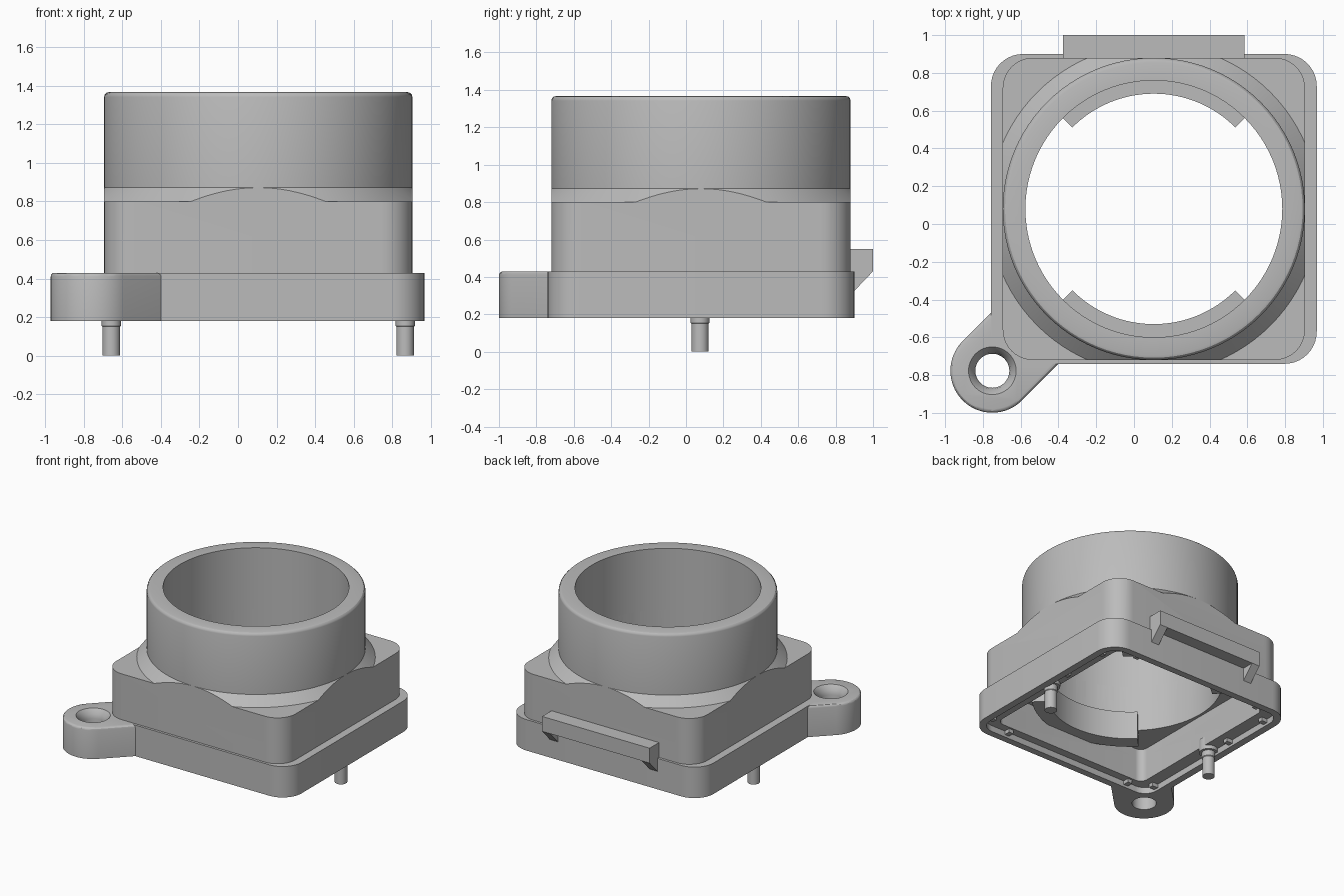
import bpy, bmesh, math
from math import pi, sin, cos, radians

cube = bpy.data.objects.get("Cube")
if cube:
    bpy.data.objects.remove(cube, do_unlink=True)

CX, CY = 0.105, 0.08          # axis of the housing
BOTTOM, DECK, CEILING = 0.18, 0.43, 0.50

grey = bpy.data.materials.new("moulded grey")
grey.use_nodes = True
grey.diffuse_color = (0.5, 0.5, 0.5, 1)
grey.node_tree.nodes["Principled BSDF"].inputs["Base Color"].default_value = (0.5, 0.5, 0.5, 1)


def finish(name, bm):
    bmesh.ops.remove_doubles(bm, verts=bm.verts, dist=1e-5)
    bmesh.ops.recalc_face_normals(bm, faces=bm.faces)
    mesh = bpy.data.meshes.new(name)
    bm.to_mesh(mesh)
    bm.free()
    mesh.materials.append(grey)
    ob = bpy.data.objects.new(name, mesh)
    bpy.context.collection.objects.link(ob)
    return ob


def prism(name, outline, z0, z1, bevel=0):
    """Extrude a plan outline from z0 to z1, optionally rounding the top rim."""
    bm = bmesh.new()
    face = bm.faces.new([bm.verts.new((x, y, z0)) for x, y in outline])
    bmesh.ops.extrude_face_region(bm, geom=[face], use_keep_orig=True)
    bm.verts.ensure_lookup_table()
    for v in bm.verts[len(outline):]:
        v.co.z = z1
    if bevel:
        rim = [e for e in bm.edges if all(abs(v.co.z - z1) < 1e-5 for v in e.verts)]
        bmesh.ops.bevel(bm, geom=rim, offset=bevel, segments=3, profile=0.5, affect='EDGES')
    return finish(name, bm)


def arc(x, y, r, a0, a1, n):
    return [(x + r * cos(radians(a0 + (a1 - a0) * i / n)),
             y + r * sin(radians(a0 + (a1 - a0) * i / n))) for i in range(n + 1)]


def rounded(hx, hy, r):
    """Rounded rectangle around the housing axis."""
    pts = []
    for k, (sx, sy) in enumerate([(1, 1), (-1, 1), (-1, -1), (1, -1)]):
        pts += arc(CX + sx * (hx - r), CY + sy * (hy - r), r, 90 * k, 90 * k + 90, 10)
    return pts


def lathe(name, profile, x=CX, y=CY, a0=0, a1=360, n=96):
    """Turn a closed (radius, z) profile around a vertical axis."""
    bm = bmesh.new()
    rings = []
    for i in range(n + 1):
        a = radians(a0 + (a1 - a0) * i / n)
        rings.append([bm.verts.new((x + r * cos(a), y + r * sin(a), z)) for r, z in profile])
    m = len(profile)
    for p, q in zip(rings, rings[1:]):
        for j in range(m):
            bm.faces.new((p[j], q[j], q[(j + 1) % m], p[(j + 1) % m]))
    if a1 - a0 < 360:
        bm.faces.new(rings[0])
        bm.faces.new(rings[-1])
    return finish(name, bm)


def box(name, x0, x1, y0, y1, z0, z1):
    return prism(name, [(x0, y0), (x1, y0), (x1, y1), (x0, y1)], z0, z1)


def combine(target, tool, operation, keep=False):
    mod = target.modifiers.new("bool", 'BOOLEAN')
    mod.operation, mod.object, mod.solver = operation, tool, 'EXACT'
    graph = bpy.context.evaluated_depsgraph_get()
    result = bpy.data.meshes.new_from_object(target.evaluated_get(graph))
    target.modifiers.clear()
    target.data = result
    if not keep:
        bpy.data.objects.remove(tool, do_unlink=True)


# Cavity cutters shared by the two housing levels
upper_cavity = prism("upper_cavity_cutter", rounded(0.70, 0.70, 0.06), 0.1, CEILING)

# Base plate with screw ear
base = prism("base_plate", rounded(0.8625, 0.82, 0.17), BOTTOM, DECK)
EX, EY, ER = -0.75, -0.777, 0.222
reach = 0.32
ear_outline = arc(EX, EY, ER, 135, 315, 32)
ear_outline += [(ear_outline[-1][0] + reach, ear_outline[-1][1] + reach),
                (ear_outline[0][0] + reach, ear_outline[0][1] + reach)]
combine(base, prism("ear", ear_outline, BOTTOM, DECK, 0.02), 'UNION')
combine(base, prism("lower_cavity_cutter", rounded(0.805, 0.765, 0.11), 0.1, 0.23), 'DIFFERENCE')
combine(base, upper_cavity, 'DIFFERENCE', keep=True)
screw_hole = lathe("screw_hole_cutter", [(0, 0.1), (0.09, 0.1), (0.09, 0.36), (0.097, 0.395),
                                         (0.127, 0.431), (0.127, 0.5), (0, 0.5)], EX, EY, n=48)
combine(base, screw_hole, 'DIFFERENCE')

# Square upper housing, its top trimmed by a shallow cone
housing = prism("upper_housing", rounded(0.80, 0.80, 0.16), DECK - 0.01, 0.95)
cone = lathe("cone_trim", [(0, 0.3), (1.4, 0.3), (1.4, 0.80), (0.873, 0.80), (0.80, 0.872), (0, 0.872)])
combine(housing, cone, 'INTERSECT')
combine(housing, upper_cavity, 'DIFFERENCE')
combine(housing, lathe("bore_cutter", [(0, 0.1), (0.68, 0.1), (0.68, 1), (0, 1)]), 'DIFFERENCE')

# Round barrel with softened outer rim
TOP = 1.367
rim = [(0.775 + 0.025 * cos(a), TOP - 0.025 + 0.025 * sin(a)) for a in (0, pi / 6, pi / 3, pi / 2)]
lathe("barrel", [(0.68, 0.868), (0.80, 0.868)] + rim + [(0.68, TOP)])

# Two retaining lips inside the bore
for name, start in (("back_lip", 45), ("front_lip", 225)):
    lathe(name, [(0.61, 0.39), (0.73, 0.39), (0.73, 0.495), (0.685, 0.51), (0.685, 0.62), (0.61, 0.62)],
          a0=start, a1=start + 90, n=32)

# Locating pins under the base
for name, side in (("right_pin", -1), ("left_pin", 1)):
    lathe(name, [(0, 0), (0.046, 0), (0.046, 0.15), (0.05, 0.155), (0.05, 0.2), (0.07, 0.2),
                 (0.07, 0.3), (0, 0.3)], CX + side * 0.7625, CY - 0.005, n=32)

# Latch bar on the back, carried by two sloped brackets
LX0, LX1 = -0.375, 0.585
box("latch_bar", LX0, LX1, 0.875, 1.0, DECK, 0.55)
for name, x in (("latch_bracket_right", LX0), ("latch_bracket_left", LX1 - 0.07)):
    bm = bmesh.new()
    section = [(0.88, 0.32), (0.895, 0.32), (1.0, DECK), (1.0, 0.5), (0.88, 0.5)]
    ends = [[bm.verts.new((x + dx, y, z)) for y, z in section] for dx in (0, 0.07)]
    for loop in ends:
        bm.faces.new(loop)
    for j in range(len(section)):
        k = (j + 1) % len(section)
        bm.faces.new((ends[0][j], ends[0][k], ends[1][k], ends[1][j]))
    finish(name, bm)

# Small crush ribs around the lower cavity
for sx in (-1, 1):
    for off in (-0.66, 0.2, 0.6):
        x, y = CX + sx * 0.785, CY + off
        box("side_rib", x - 0.03, x + 0.03, y - 0.02, y + 0.02, 0.2, 0.24)
for sy in (-1, 1):
    for off in (-0.6, 0.55):
        x, y = CX + off, CY + sy * 0.745
        box("end_rib", x - 0.02, x + 0.02, y - 0.03, y + 0.03, 0.2, 0.24)

# Smooth the curved surfaces, keep hard edges
bpy.ops.object.select_all(action='DESELECT')
for ob in bpy.context.collection.objects:
    if ob.type == 'MESH' and grey.name in ob.data.materials:
        ob.select_set(True)
        bpy.context.view_layer.objects.active = ob
bpy.ops.object.shade_smooth_by_angle(angle=radians(30))
